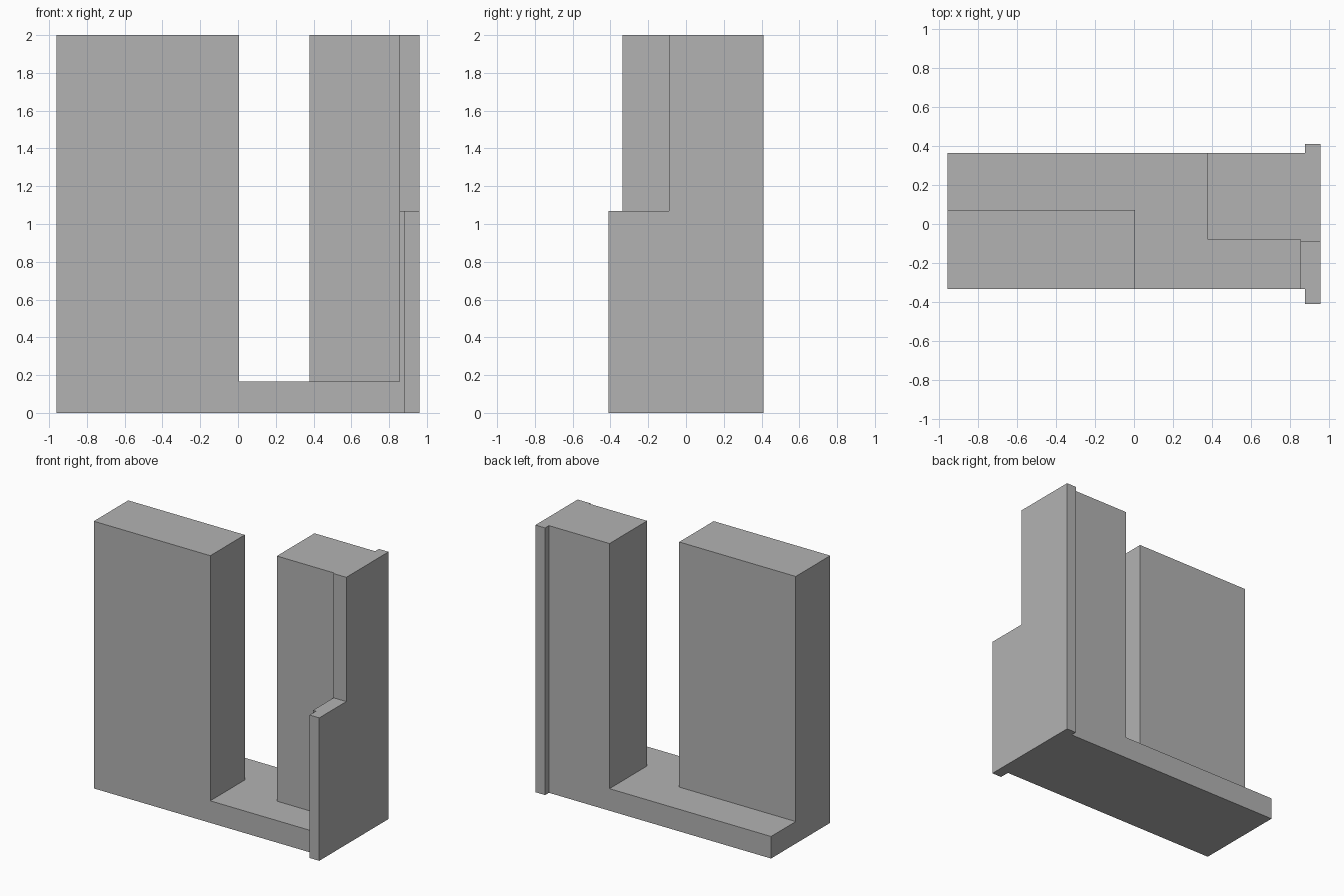
import bpy
import bmesh

if "Cube" in bpy.data.objects:
    bpy.data.objects.remove(bpy.data.objects["Cube"], do_unlink=True)

# Single neutral grey
grey = bpy.data.materials.new("plain grey")
grey.use_nodes = True
COLOUR = (0.45, 0.45, 0.45, 1)
grey.diffuse_color = COLOUR
grey.node_tree.nodes["Principled BSDF"].inputs["Base Color"].default_value = COLOUR


def extrude(name, outline, bottom, top):
    """Raise a floor-plan outline from bottom to top."""
    bm = bmesh.new()
    face = bm.faces.new([bm.verts.new((x, y, bottom)) for x, y in outline])
    raised = bmesh.ops.extrude_face_region(bm, geom=[face], use_keep_orig=True)
    verts = [g for g in raised["geom"] if isinstance(g, bmesh.types.BMVert)]
    bmesh.ops.translate(bm, verts=verts, vec=(0, 0, top - bottom))
    bmesh.ops.recalc_face_normals(bm, faces=bm.faces)
    mesh = bpy.data.meshes.new(name)
    bm.to_mesh(mesh)
    bm.free()
    mesh.materials.append(grey)
    obj = bpy.data.objects.new(name, mesh)
    bpy.context.collection.objects.link(obj)
    return obj


def rect(x0, x1, y0, y1):
    return [(x0, y0), (x1, y0), (x1, y1), (x0, y1)]


LEFT, RIGHT = -0.96, 0.96
FRONT, BACK = -0.335, 0.365
WALL, FLANGE, REACH = 0.855, 0.88, 0.41
FLOOR, STEP, TOP = 0.165, 1.07, 2.0
SETBACK = -0.09

# Floor slab and the two tall blocks standing on it
extrude("floor_slab", rect(LEFT, WALL, FRONT, BACK), 0, FLOOR)
extrude("front_block", rect(LEFT, 0.005, FRONT, 0.073), FLOOR, TOP)
extrude("rear_block", rect(0.378, WALL, -0.08, BACK), FLOOR, TOP)

# End wall with flanges past the slab, stepped back in its upper half
back_edge = [(RIGHT, REACH), (FLANGE, REACH), (FLANGE, BACK), (WALL, BACK)]
extrude("end_wall_lower",
        [(WALL, FRONT), (FLANGE, FRONT), (FLANGE, -REACH), (RIGHT, -REACH)] + back_edge,
        0, STEP)
extrude("end_wall_upper", [(WALL, SETBACK), (RIGHT, SETBACK)] + back_edge, STEP, TOP)
